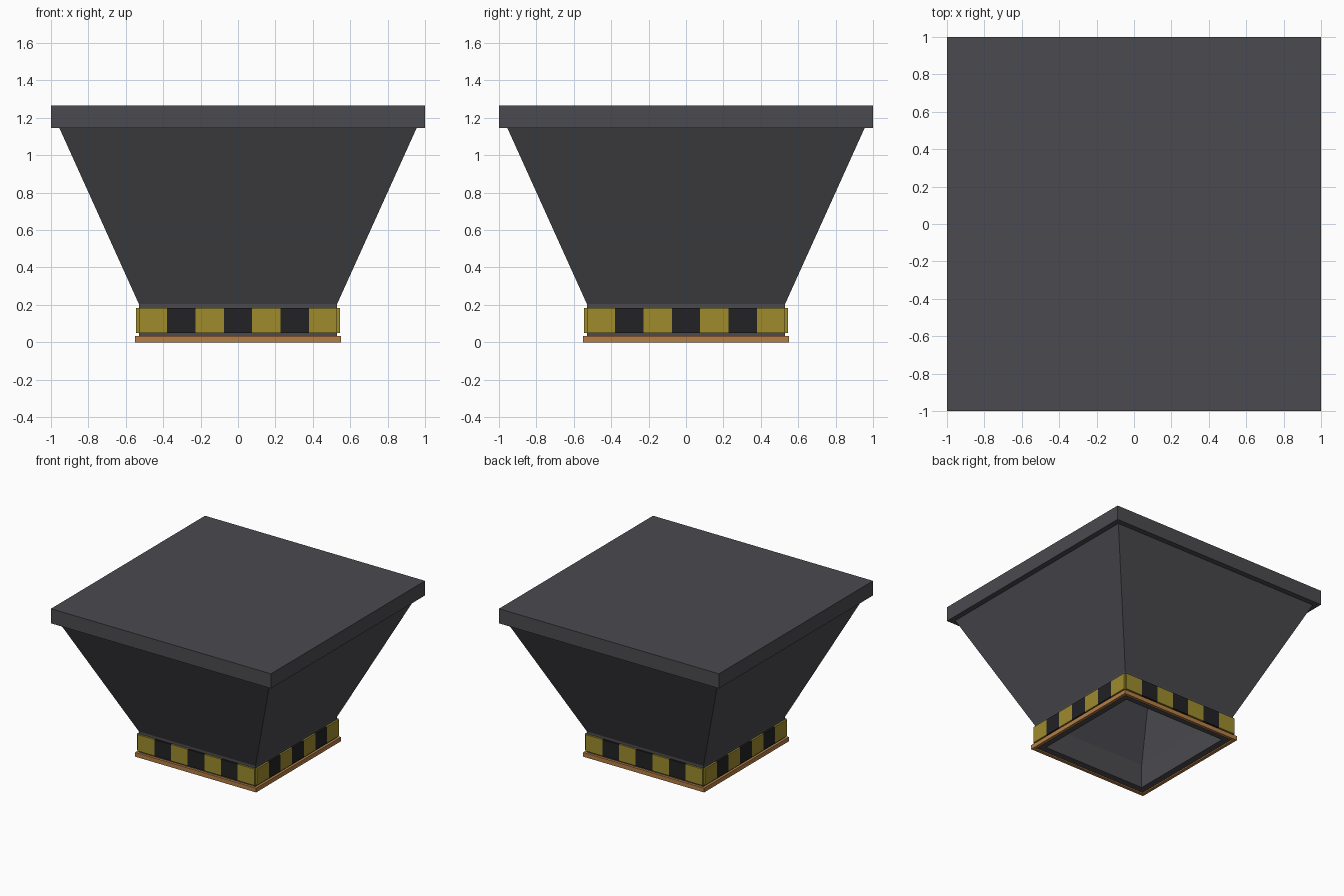
import bpy, bmesh
from math import pi
from mathutils import Matrix

if "Cube" in bpy.data.objects:
    bpy.data.objects.remove(bpy.data.objects["Cube"])


def material(name, rgb):
    m = bpy.data.materials.new(name)
    m.diffuse_color = (*rgb, 1)
    m.use_nodes = True
    m.node_tree.nodes["Principled BSDF"].inputs["Base Color"].default_value = m.diffuse_color
    return m


GREY = material("dark_grey", (0.07, 0.07, 0.08))
YELLOW = material("yellow", (0.34, 0.26, 0.027))
BLACK = material("black", (0.016, 0.016, 0.018))
COPPER = material("copper", (0.46, 0.21, 0.06))


def finish(bm, name, mat):
    bmesh.ops.recalc_face_normals(bm, faces=bm.faces)
    me = bpy.data.meshes.new(name)
    bm.to_mesh(me)
    bm.free()
    me.materials.append(mat)
    ob = bpy.data.objects.new(name, me)
    bpy.context.collection.objects.link(ob)
    return ob


def square_ring(name, profile, mat):
    """Sweep a closed (half width, z) profile around a square."""
    bm = bmesh.new()
    loops = [[bm.verts.new((sx * r, sy * r, z))
              for sx, sy in ((-1, -1), (1, -1), (1, 1), (-1, 1))] for r, z in profile]
    for i, a in enumerate(loops):
        b = loops[(i + 1) % len(loops)]
        for k in range(4):
            n = (k + 1) % 4
            bm.faces.new((a[k], a[n], b[n], b[k]))
    return finish(bm, name, mat)


def add_box(bm, centre, size, turn=0):
    m = (Matrix.Rotation(turn, 4, 'Z') @ Matrix.Translation(centre)
         @ Matrix.Diagonal((*size, 1)))
    bmesh.ops.create_cube(bm, size=1, matrix=m)


# Hollow funnel with a straight neck
square_ring("funnel", [(0.53, 0.01), (0.53, 0.205), (0.957, 1.15),
                       (0.90, 1.15), (0.47, 0.205), (0.47, 0.01)], GREY)

# Closed slab on top
bm = bmesh.new()
add_box(bm, (0, 0, 1.207), (2, 2, 0.12))
finish(bm, "top_slab", GREY)

# Trim around the bottom opening
square_ring("bottom_trim", [(0.55, 0), (0.55, 0.035), (0.525, 0.035), (0.525, 0)], COPPER)

# Warning stripes: seven plates on each side of the neck
w = 1.06 / 7
for name, mat, first in (("yellow_stripes", YELLOW, 0), ("black_stripes", BLACK, 1)):
    bm = bmesh.new()
    for side in range(4):
        for i in range(first, 7, 2):
            add_box(bm, (-0.53 + w * (i + 0.5), -0.535, 0.117), (w, 0.02, 0.135), side * pi / 2)
    finish(bm, name, mat)
